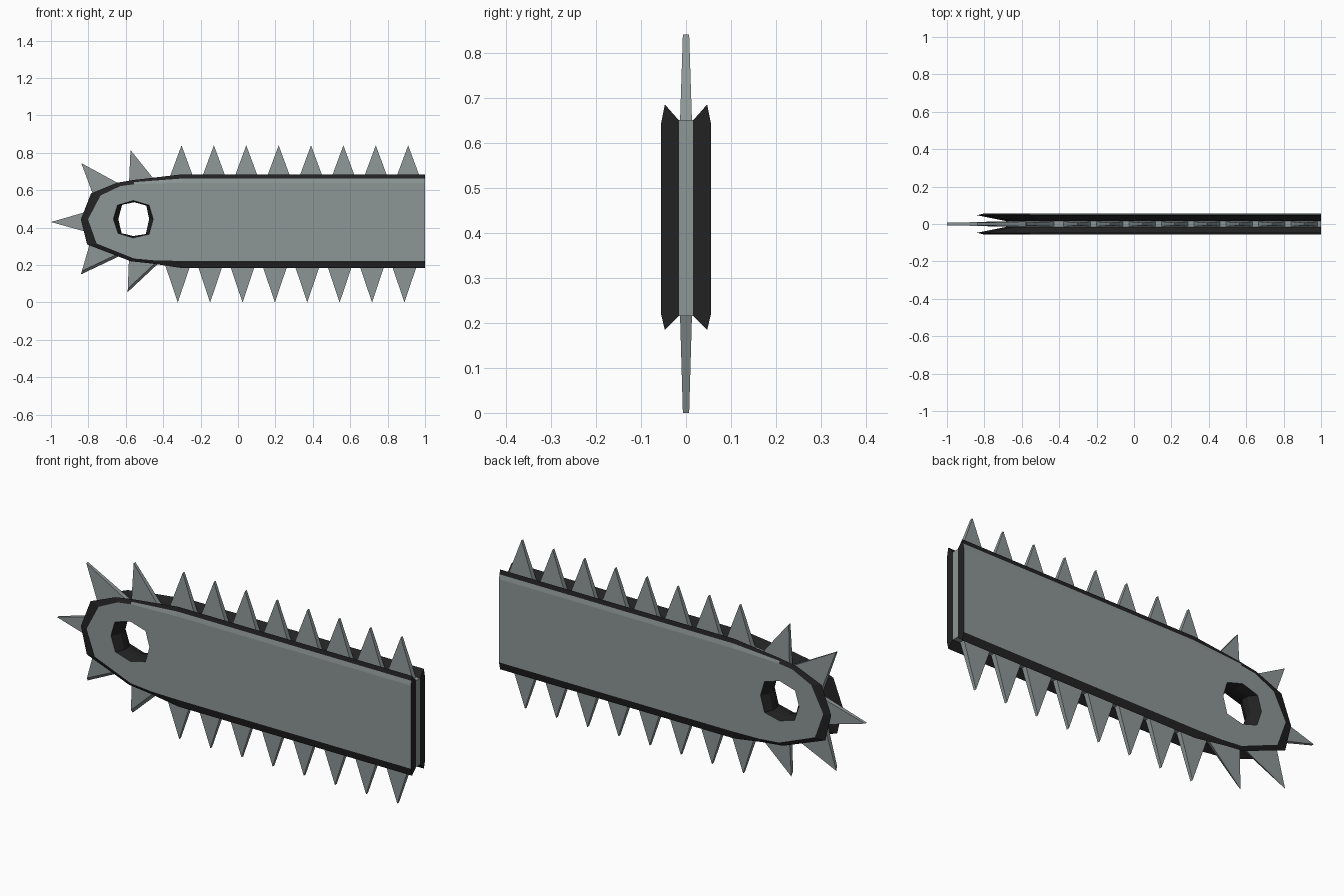
import bpy, bmesh
from mathutils import Vector

if "Cube" in bpy.data.objects:
    bpy.data.objects.remove(bpy.data.objects["Cube"])


def material(name, rgb):
    m = bpy.data.materials.new(name)
    m.diffuse_color = (*rgb, 1)
    m.use_nodes = True
    m.node_tree.nodes["Principled BSDF"].inputs["Base Color"].default_value = m.diffuse_color
    return m


STEEL = material("grey steel", (0.27, 0.305, 0.305))
BLACK = material("black edge", (0.016, 0.016, 0.017))

# Open outlines in (x, z), from the top right round the nose to the bottom right
FACE = [(1, .64), (-.3, .64), (-.556, .632), (-.63, .622), (-.735, .572), (-.802, .444),
        (-.756, .315), (-.556, .235), (-.446, .225), (-.3, .222), (1, .222)]
RIM = [(1, .685), (-.3, .685), (-.556, .655), (-.647, .64), (-.786, .583), (-.84, .444),
       (-.807, .31), (-.572, .22), (-.46, .208), (-.3, .184), (1, .184)]
CORE = [(1, .65), (-.3, .65), (-.5, .625), (-.58, .602), (-.645, .555), (-.685, .444),
        (-.655, .33), (-.56, .27), (-.46, .238), (-.3, .215), (1, .215)]
HOLE_OUT = [(-.667, .445), (-.645, .52), (-.56, .545), (-.475, .52),
            (-.453, .445), (-.475, .365), (-.56, .345), (-.642, .37)]
HOLE_IN = [(-.64, .445), (-.62, .522), (-.555, .536), (-.49, .518),
           (-.475, .445), (-.493, .366), (-.56, .355), (-.622, .37)]
CORE_Y, RIM_Y, FACE_Y = .016, .047, .056


def ring(bm, pts, y):
    return [bm.verts.new((x, y, z)) for x, z in pts]


def band(bm, a, b, closed, mat):
    n = len(a)
    out = []
    for i in range(n if closed else n - 1):
        j = (i + 1) % n
        f = bm.faces.new((a[i], a[j], b[j], b[i]))
        f.material_index = mat
        out.append(f)
    return out


def cap(bm, outer, inner):
    """Flat face between an outline and a hole."""
    edges = []
    for loop in (outer, inner):
        for i, v in enumerate(loop):
            w = loop[(i + 1) % len(loop)]
            edges.append(bm.edges.get((v, w)) or bm.edges.new((v, w)))
    bmesh.ops.triangle_fill(bm, edges=edges, use_beauty=True)


def finish(bm, name):
    bmesh.ops.recalc_face_normals(bm, faces=bm.faces[:])
    me = bpy.data.meshes.new(name)
    bm.to_mesh(me)
    bm.free()
    me.materials.append(STEEL)
    me.materials.append(BLACK)
    ob = bpy.data.objects.new(name, me)
    bpy.context.collection.objects.link(ob)


# Side plates: grey face, black flared rim, black hole wall and end
def side_plate(name, s):
    bm = bmesh.new()
    middle = [((a[0] + b[0]) / 2, (a[1] + b[1]) / 2) for a, b in zip(FACE, RIM)]
    face = ring(bm, FACE, s * FACE_Y)
    mid = ring(bm, middle, s * (FACE_Y + RIM_Y) / 2)
    rim = ring(bm, RIM, s * RIM_Y)
    back = ring(bm, CORE, s * CORE_Y)
    for f in band(bm, face, mid, False, 1)[:2]:
        f.material_index = 0        # the top bevel is half grey
    band(bm, mid, rim, False, 1)
    band(bm, rim, back, False, 1)
    end = bm.faces.new([r[0] for r in (back, rim, mid, face)] +
                       [r[-1] for r in (face, mid, rim, back)])
    end.material_index = 1
    h_out = ring(bm, HOLE_OUT, s * FACE_Y)
    h_in = ring(bm, HOLE_IN, s * CORE_Y)
    band(bm, h_out, h_in, True, 1)
    cap(bm, face, h_out)
    cap(bm, back, h_in)
    finish(bm, name)


side_plate("front_plate", -1)
side_plate("back_plate", 1)

# Core bar between the plates
bm = bmesh.new()
rings = [(ring(bm, CORE, y), ring(bm, HOLE_IN, y)) for y in (-CORE_Y, CORE_Y)]
band(bm, rings[0][0], rings[1][0], True, 0)
band(bm, rings[0][1], rings[1][1], True, 1)
for outer, inner in rings:
    cap(bm, outer, inner)
finish(bm, "core_bar")


# Teeth: triangular wedges, thinner at the tip
def tooth(bm, tip, b0, b1, deepen=1.0, skew=0.0):
    t, p, q = Vector(tip), Vector(b0), Vector(b1)
    p, q = t + (p - t) * deepen, t + (q - t) * deepen
    shift = (p - t) * skew
    tris = []
    for y, off in ((-1, shift), (1, Vector((0, 0)))):
        tris.append([bm.verts.new((v.x + off.x, y * w, v.y + off.y))
                     for v, w in ((t, .007), (p, .0135), (q, .0135))])
    band(bm, tris[0], tris[1], True, 0)
    for tri in tris:
        bm.faces.new(tri)


bm = bmesh.new()
for i in range(8):
    x = -.302 + i * .1731
    tooth(bm, (x, .84), (x - .074, .64), (x + .074, .64))
    x -= .02
    tooth(bm, (x, 0), (x - .076, .225), (x + .076, .225))
tooth(bm, (-.575, .815), (-.582, .65), (-.45, .66), 1.3)
tooth(bm, (-.838, .745), (-.78, .59), (-.645, .64), 1.5)
tooth(bm, (-1, .43), (-.82, .482), (-.82, .38), 1.85)
tooth(bm, (-.84, .15), (-.795, .305), (-.65, .24), 1.5, .08)
tooth(bm, (-.59, .055), (-.583, .235), (-.43, .205), 1.3, .08)
finish(bm, "teeth")
